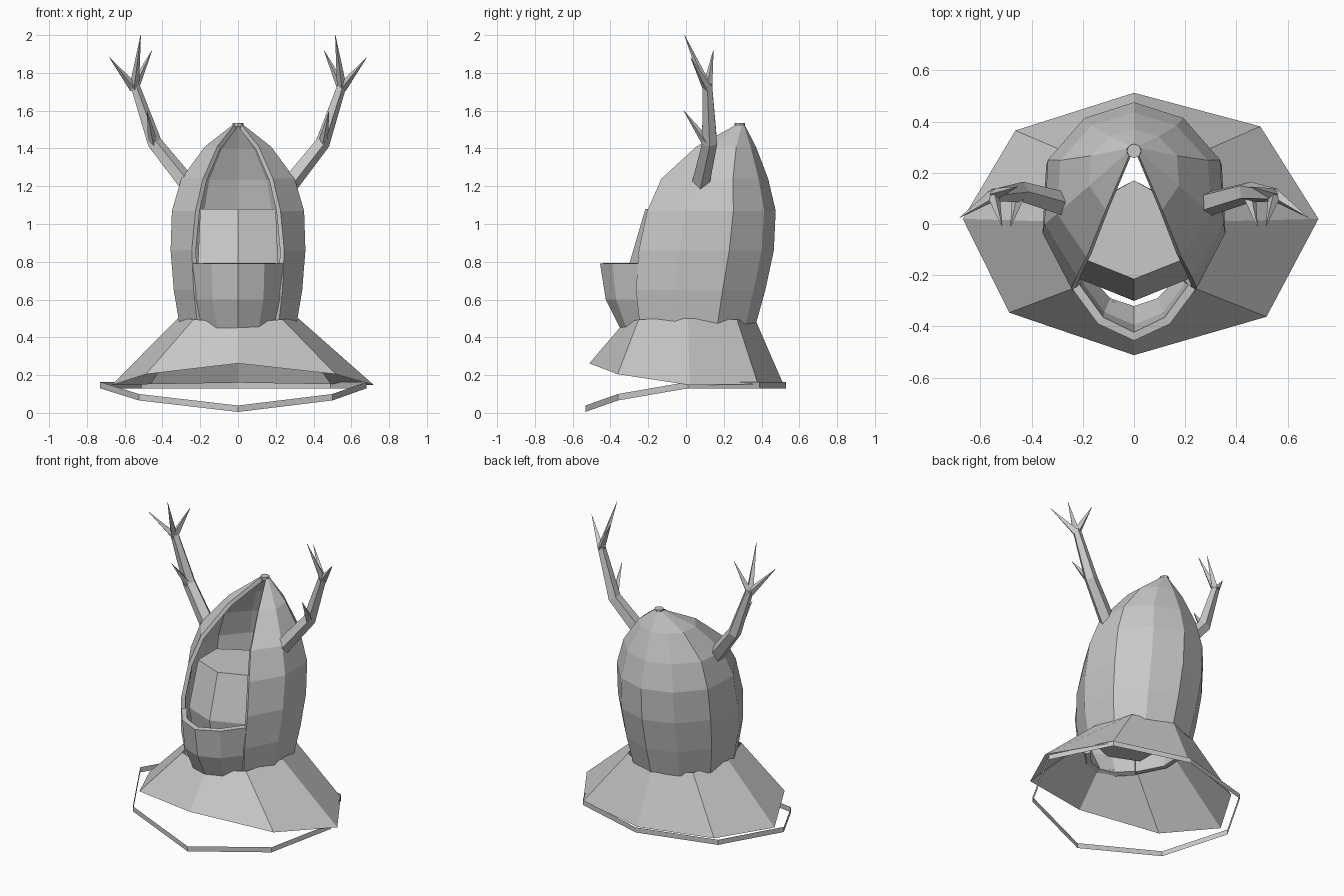
import bpy, bmesh, math
from mathutils import Vector

if "Cube" in bpy.data.objects:
    bpy.data.objects.remove(bpy.data.objects["Cube"])

grey = bpy.data.materials.new("plain_grey")
grey.diffuse_color = (0.58, 0.58, 0.58, 1)
grey.use_nodes = True
grey.node_tree.nodes["Principled BSDF"].inputs["Base Color"].default_value = grey.diffuse_color


def make(name, verts, faces):
    me = bpy.data.meshes.new(name)
    me.from_pydata([tuple(v) for v in verts], [], faces)
    me.materials.append(grey)
    ob = bpy.data.objects.new(name, me)
    bpy.context.collection.objects.link(ob)
    return ob


def loft(name, rows, closed=False, caps=False, thickness=0):
    """Skin rows of points, listed bottom to top, counter-clockwise from above."""
    n = len(rows[0])
    verts = [p for r in rows for p in r]
    faces = []
    for r in range(len(rows) - 1):
        for i in range(n if closed else n - 1):
            j = (i + 1) % n
            faces.append((r*n + i, r*n + j, (r+1)*n + j, (r+1)*n + i))
    if caps:
        faces.append(tuple(reversed(range(n))))
        faces.append(tuple(range(len(verts) - n, len(verts))))
    ob = make(name, verts, faces)
    if thickness:
        m = ob.modifiers.new("thickness", 'SOLIDIFY')
        m.thickness = thickness
        m.offset = -1
    return ob


def tube(name, path, radii, sides):
    """Tapered limb along a path."""
    pts = [Vector(p) for p in path]
    rows = []
    for k, p in enumerate(pts):
        d = (pts[min(k+1, len(pts)-1)] - pts[max(k-1, 0)]).normalized()
        u = Vector((0, 1, 0)).cross(d).normalized()
        v = d.cross(u)
        rows.append([p + radii[k] * (math.cos(a)*u + math.sin(a)*v)
                     for a in (math.tau * i / sides for i in range(sides))])
    return loft(name, rows, closed=True, caps=True)


# Hood shell, open at the front: z, opening x, opening y, half width, back y
hood_rows = []
for z, fx, fy, w, yb in [(0.47, .215, -.245, .31, .37),
                         (0.65, .235, -.265, .34, .42),
                         (0.86, .245, -.25, .357, .465),
                         (1.07, .225, -.205, .35, .475),
                         (1.24, .185, -.13, .30, .435),
                         (1.41, .11, .055, .175, .37),
                         (1.525, .02, .265, .028, .31)]:
    d = yb - fy
    half = [(fx, fy), (w, fy + .3*d), (.96*w, fy + .67*d), (.55*w, fy + .91*d)]
    ring = half + [(0, yb)] + [(-x, y) for x, y in reversed(half)]
    hood_rows.append([(x, y, z) for x, y in ring])
loft("hood", hood_rows, thickness=0.025)

# Small button on the tip of the hood
tip = [[(.028*math.cos(i*math.tau/8), .285 + .028*math.sin(i*math.tau/8), z)
        for i in range(8)] for z in (1.515, 1.535)]
loft("hood_tip", tip, closed=True, caps=True)

# Mouth guard, a faceted curved plate
guard_rows = []
for z, xs, ys, xm, ym, yc in [(0.45, .20, -.22, .11, -.315, -.35),
                              (0.60, .225, -.25, .135, -.37, -.425),
                              (0.79, .24, -.255, .14, -.39, -.455)]:
    guard_rows.append([(-xs, ys, z), (-xm, ym, z), (0, yc, z), (xm, ym, z), (xs, ys, z)])
loft("mouth_guard", guard_rows, thickness=0.033)

# Head block inside the hood, with a ridged front
head_rows = []
for z, w, front, side, back in [(0.52, .19, -.25, -.17, .13),
                                (0.79, .212, -.30, -.215, .17),
                                (1.08, .20, -.215, -.135, .17)]:
    head_rows.append([(0, front, z), (w, side, z), (w, .06, z),
                      (0, back, z), (-w, .06, z), (-w, side, z)])
loft("head", head_rows, closed=True, caps=True)

# Shoulder cape, an eight-sided flared sheet
cape_bottom = [(0, -.512, .262), (.517, -.362, .205), (.72, .02, .147), (.493, .381, .152),
               (0, .512, .16), (-.463, .365, .152), (-.668, .02, .147), (-.487, -.346, .205)]
cape_top = [(0, -.33, .475), (.235, -.25, .495), (.32, .01, .50), (.24, .27, .495),
            (0, .375, .475), (-.24, .27, .495), (-.32, .01, .50), (-.235, -.25, .495)]
loft("cape", [cape_bottom, cape_top], closed=True)

# Thin upright hem strip hanging below the cape
hem = [(0, -.533, .005), (.50, -.36, .066), (.68, .01, .13), (.49, .39, .13),
       (0, .53, .13), (-.51, .39, .13), (-.73, .01, .13), (-.525, -.36, .066)]
loft("hem_strip", [hem, [(x, y, z + .034) for x, y, z in hem]], closed=True)

# Antlers: beam, three end tines and one forward tine on each side
fork = (.55, .113, 1.72)
tines = [(fork, (.68, .025, 1.88)), (fork, (.515, -.008, 2.0)),
         (fork, (.455, .145, 1.92)), ((.45, .11, 1.43), (.482, -.012, 1.6))]
for side, s in (("right", 1), ("left", -1)):
    flip = lambda p: (s*p[0], p[1], p[2])
    tube(side + "_antler_beam",
         [flip(p) for p in [(.27, .075, 1.21), (.445, .125, 1.43), (.55, .113, 1.74)]],
         [.05, .042, .026], 5)
    for k, (a, b) in enumerate(tines):
        tube(f"{side}_antler_tine_{k + 1}", [flip(a), flip(b)], [.026, .001], 4)
